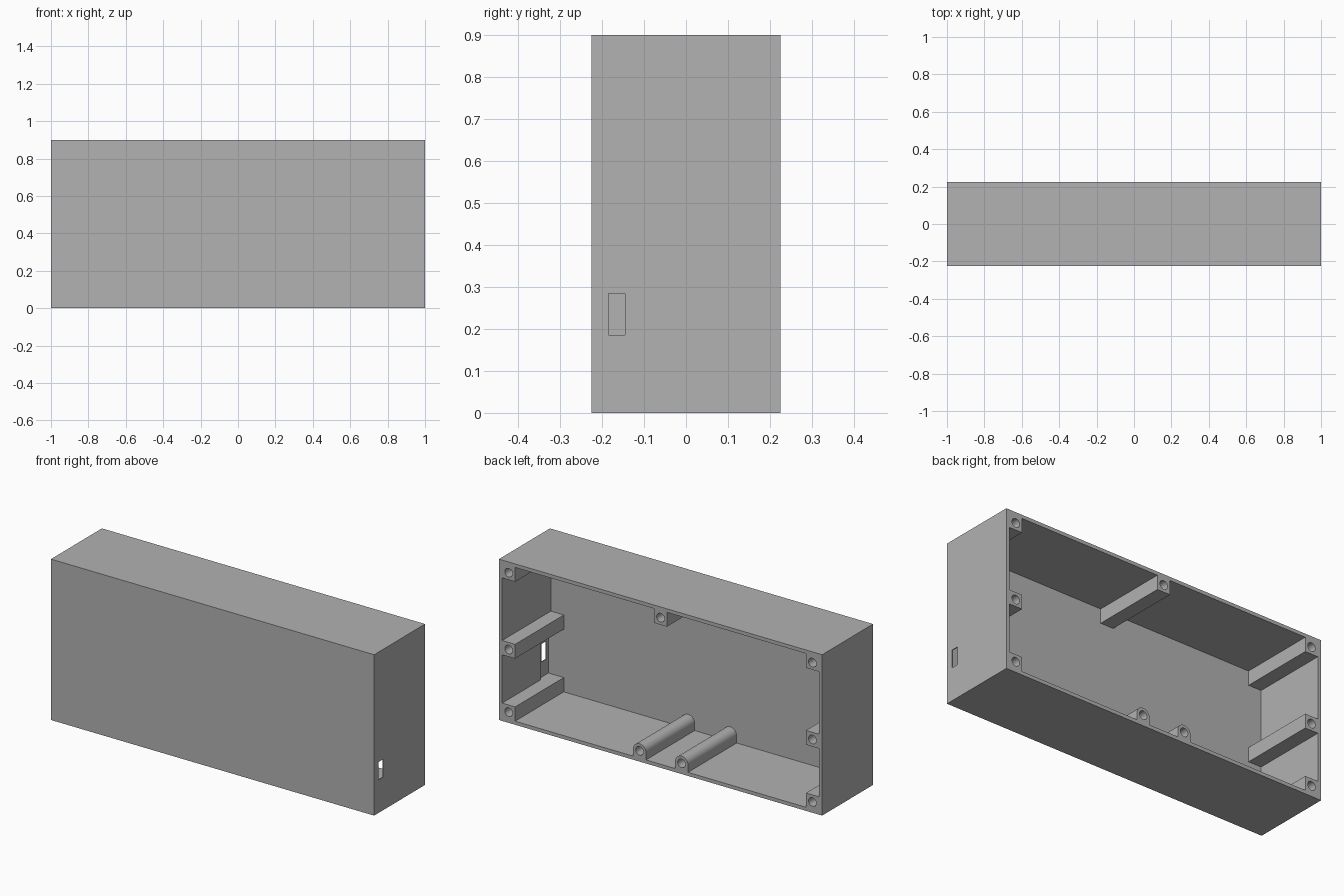
import bpy
import bmesh
from math import cos, sin, pi, radians

if "Cube" in bpy.data.objects:
    bpy.data.objects.remove(bpy.data.objects["Cube"])

# Main dimensions
HALF_X, HALF_Y, HEIGHT = 1.0, 0.225, 0.9
WALL = 0.02
BOSS = 0.04          # half width of a screw boss
HOLE_RADIUS = 0.024
HOLE_DEPTH = 0.2
FLOOR_Y = -HALF_Y + WALL

grey = bpy.data.materials.new("grey plastic")
grey.use_nodes = True
grey.diffuse_color = (0.445, 0.445, 0.445, 1)
grey.node_tree.nodes["Principled BSDF"].inputs["Base Color"].default_value = grey.diffuse_color


def prism(name, outline, y0, y1):
    """Extrude an outline of (x, z) points from y0 to y1."""
    bm = bmesh.new()
    face = bm.faces.new([bm.verts.new((x, y0, z)) for x, z in outline])
    side = bmesh.ops.extrude_face_region(bm, geom=[face])["geom"]
    moved = [v for v in side if isinstance(v, bmesh.types.BMVert)]
    bmesh.ops.translate(bm, verts=moved, vec=(0, y1 - y0, 0))
    bmesh.ops.recalc_face_normals(bm, faces=bm.faces)
    mesh = bpy.data.meshes.new(name)
    bm.to_mesh(mesh)
    bm.free()
    mesh.materials.append(grey)
    obj = bpy.data.objects.new(name, mesh)
    bpy.context.collection.objects.link(obj)
    return obj


def rect(x0, x1, z0, z1):
    return [(x0, z0), (x1, z0), (x1, z1), (x0, z1)]


def arc(cx, cz, r, start, end, steps):
    angles = [start + (end - start) * i / steps for i in range(steps + 1)]
    return [(cx + r * cos(a), cz + r * sin(a)) for a in angles]


def cut(target, cutter):
    """Subtract the cutter from the target and discard it."""
    cutter.hide_render = True
    mod = target.modifiers.new("cut", 'BOOLEAN')
    mod.operation, mod.solver, mod.object = 'DIFFERENCE', 'EXACT', cutter
    bpy.context.view_layer.objects.active = target
    bpy.ops.object.modifier_apply(modifier=mod.name)
    bpy.data.objects.remove(cutter)


def screw_boss(name, x, z, outline):
    """A post running from the front panel to the open back, with a blind hole."""
    boss = prism(name, outline, FLOOR_Y, HALF_Y)
    circle = arc(x, z, HOLE_RADIUS, 0, 2 * pi, 32)[:-1]
    cut(boss, prism("hole_cutter", circle, HALF_Y - HOLE_DEPTH, HALF_Y + WALL))
    bpy.ops.object.select_all(action='DESELECT')
    boss.select_set(True)
    bpy.context.view_layer.objects.active = boss
    bpy.ops.object.shade_smooth_by_angle(angle=radians(30))


# Casing: a box hollowed from the back
casing = prism("casing", rect(-HALF_X, HALF_X, 0, HEIGHT), -HALF_Y, HALF_Y)
cavity = rect(-HALF_X + WALL, HALF_X - WALL, WALL, HEIGHT - WALL)
cut(casing, prism("cavity_cutter", cavity, FLOOR_Y, HALF_Y + WALL))

# Thinned wall and connector slot on the left side
cut(casing, prism("pocket_cutter", rect(0.95, 0.995, 0.10, 0.37), FLOOR_Y, -0.115))
cut(casing, prism("slot_cutter", rect(0.95, 1.05, 0.185, 0.285), -0.185, -0.145))

# Square bosses on both sides and at the top centre
inset = WALL + BOSS
side_x = HALF_X - inset
square_bosses = [("top_centre_boss", 0, HEIGHT - inset)]
for side, sign in (("left", 1), ("right", -1)):
    for level, z in (("lower", inset), ("middle", 0.41), ("upper", HEIGHT - inset)):
        square_bosses.append((f"{side}_{level}_boss", sign * side_x, z))
for name, x, z in square_bosses:
    screw_boss(name, x, z, rect(x - BOSS, x + BOSS, z - BOSS, z + BOSS))

# Round-topped bosses on the bottom wall
for side, x in (("left", 0.13), ("right", -0.13)):
    arch = [(x - BOSS, WALL), (x + BOSS, WALL)] + arc(x, inset, BOSS, 0, pi, 20)
    screw_boss(f"{side}_bottom_boss", x, inset, arch)
